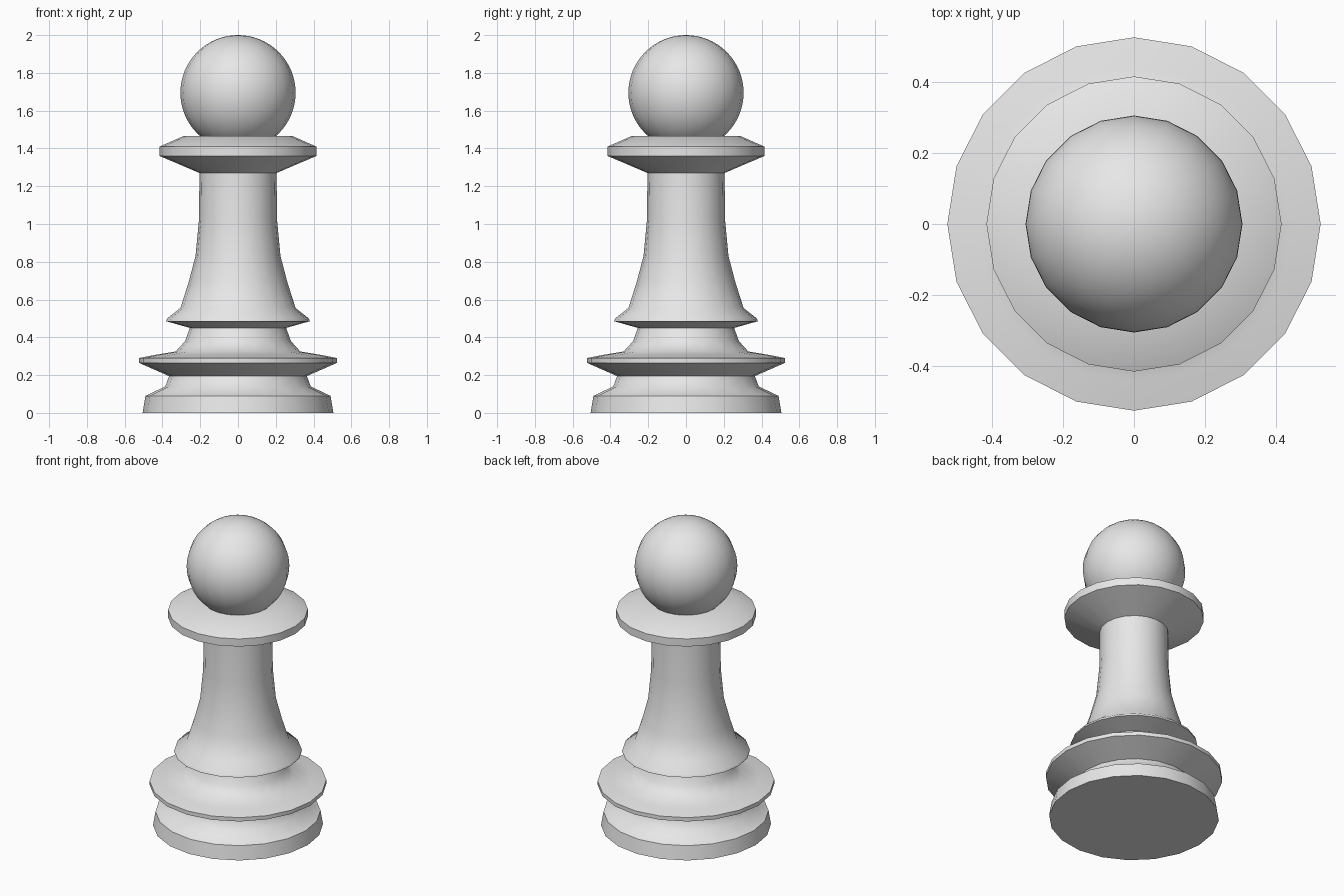
import bpy
import math

SIDES = 20

cube = bpy.data.objects.get("Cube")
if cube:
    bpy.data.objects.remove(cube, do_unlink=True)

grey = bpy.data.materials.new("plain grey")
grey.use_nodes = True
grey.diffuse_color = (0.8, 0.8, 0.8, 1)
grey.node_tree.nodes["Principled BSDF"].inputs["Base Color"].default_value = (0.8, 0.8, 0.8, 1)


def finish(obj, angle):
    """Give the part its colour and smooth shading with sharp creases."""
    obj.data.materials.append(grey)
    bpy.ops.object.select_all(action="DESELECT")
    obj.select_set(True)
    bpy.context.view_layer.objects.active = obj
    bpy.ops.object.shade_smooth_by_angle(angle=math.radians(angle))


def lathe(name, profile, angle):
    """Spin a (radius, height) profile about z and cap both ends."""
    verts, faces = [], []
    for r, z in profile:
        for i in range(SIDES):
            a = math.tau * i / SIDES
            verts.append((r * math.cos(a), r * math.sin(a), z))
    for ring in range(len(profile) - 1):
        low, high = ring * SIDES, (ring + 1) * SIDES
        for i in range(SIDES):
            j = (i + 1) % SIDES
            faces.append((low + i, low + j, high + j, high + i))
    faces.append(tuple(reversed(range(SIDES))))
    faces.append(tuple(range(len(verts) - SIDES, len(verts))))
    mesh = bpy.data.meshes.new(name)
    mesh.from_pydata(verts, [], faces)
    obj = bpy.data.objects.new(name, mesh)
    bpy.context.collection.objects.link(obj)
    finish(obj, angle)
    return obj


# Turned body: foot, wide disc, small ring, flared neck and collar
lathe("body", [
    (0.505, 0), (0.49, 0.09), (0.385, 0.14), (0.365, 0.195),
    (0.525, 0.265), (0.525, 0.29), (0.44, 0.307), (0.33, 0.325),
    (0.28, 0.38), (0.255, 0.45),
    (0.38, 0.485), (0.375, 0.5), (0.305, 0.555),
    (0.262, 0.69), (0.225, 0.83), (0.207, 1.02), (0.204, 1.27),
    (0.415, 1.36), (0.415, 1.41), (0.29, 1.465),
], 50)

# Ball head resting in the collar
bpy.ops.mesh.primitive_uv_sphere_add(
    segments=SIDES, ring_count=32, radius=0.305, location=(0, 0, 1.695))
head = bpy.context.object
head.name = "head"
finish(head, 50)
